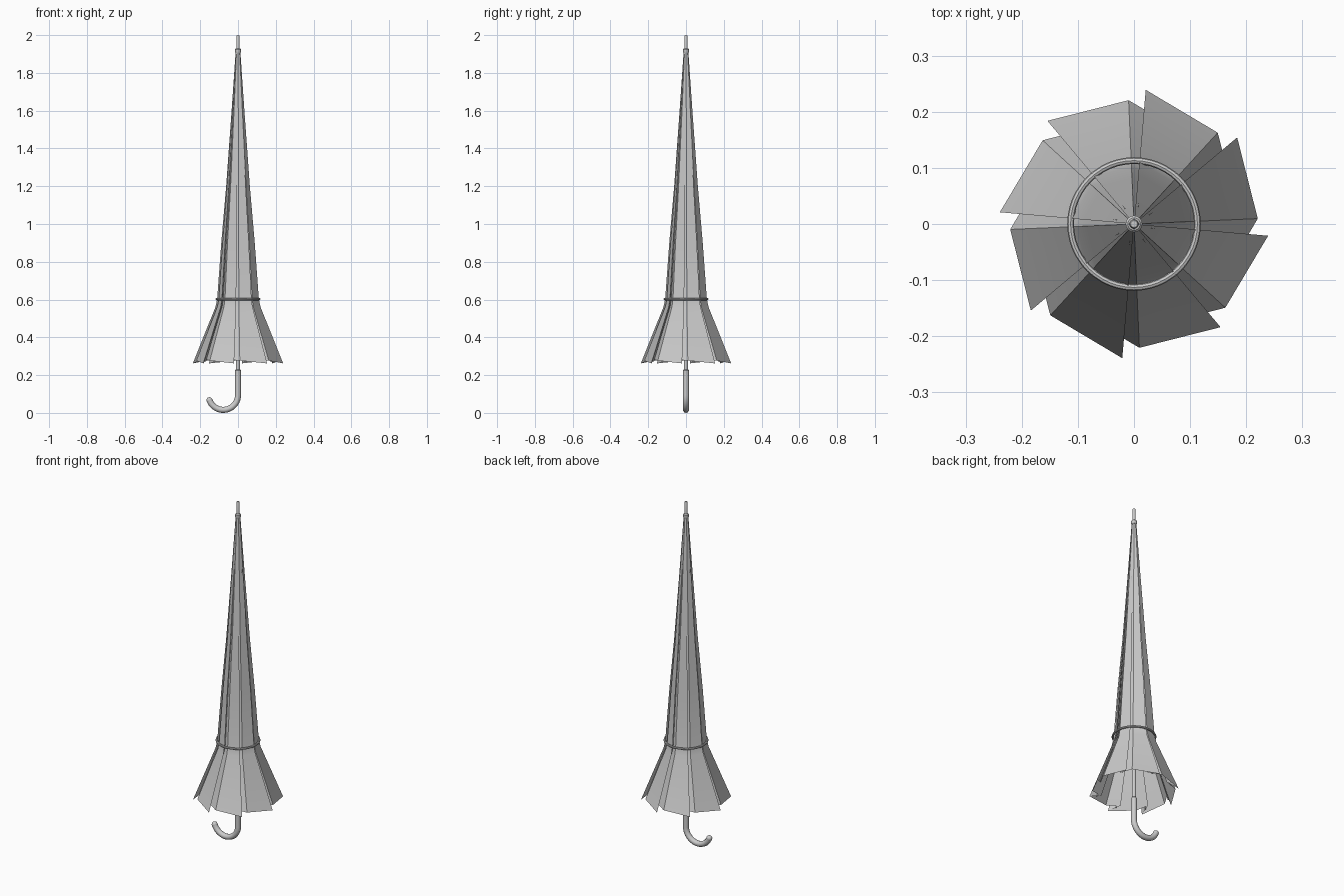
import bpy, bmesh, math

if "Cube" in bpy.data.objects:
    bpy.data.objects.remove(bpy.data.objects["Cube"])


def finish(name, bm, angle=35):
    bmesh.ops.recalc_face_normals(bm, faces=bm.faces)
    me = bpy.data.meshes.new(name)
    bm.to_mesh(me)
    bm.free()
    ob = bpy.data.objects.new(name, me)
    bpy.context.collection.objects.link(ob)
    bpy.ops.object.select_all(action='DESELECT')
    ob.select_set(True)
    bpy.context.view_layer.objects.active = ob
    bpy.ops.object.shade_smooth_by_angle(angle=math.radians(angle))
    return ob


def lathe(name, profile, sides=16):
    # closed solid of revolution about z from (radius, z) pairs
    bm = bmesh.new()
    rings = [[bm.verts.new((r * math.cos(2 * math.pi * i / sides),
                            r * math.sin(2 * math.pi * i / sides), z))
              for i in range(sides)] for r, z in profile]
    for a, b in zip(rings, rings[1:]):
        for i in range(sides):
            j = (i + 1) % sides
            bm.faces.new((a[i], a[j], b[j], b[i]))
    bm.faces.new(rings[0])
    bm.faces.new(rings[-1])
    return finish(name, bm)


def tube(name, points, radius):
    cu = bpy.data.curves.new(name, 'CURVE')
    cu.dimensions = '3D'
    cu.bevel_depth = radius
    cu.bevel_resolution = 3
    cu.use_fill_caps = True
    sp = cu.splines.new('POLY')
    sp.points.add(len(points) - 1)
    for p, co in zip(sp.points, points):
        p.co = (*co, 1)
    sp.use_smooth = True
    ob = bpy.data.objects.new(name, cu)
    bpy.context.collection.objects.link(ob)
    return ob


# Furled canopy: eight pleats, each an outer panel tucked under the next one
PROFILE = [(0.012, 1.92), (0.034, 1.6), (0.063, 1.2), (0.089, 0.9),
           (0.111, 0.6), (0.120, 0.56), (0.240, 0.262)]
PLEAT = [(0, 1.0, 0.0), (-37.5, 0.92, 0.015), (-58, 0.79, 0.02)]  # angle, scale, hem lift
bm = bmesh.new()
rows = []
for k, (r, z) in enumerate(PROFILE):
    row = []
    for n in range(8):
        for ang, s, lift in PLEAT:
            a = math.radians(85 - 45 * n + ang)
            dz = lift if k == len(PROFILE) - 1 else 0
            row.append(bm.verts.new((r * s * math.cos(a), r * s * math.sin(a), z + dz)))
    rows.append(row)
for a, b in zip(rows, rows[1:]):
    for i in range(len(a)):
        j = (i + 1) % len(a)
        bm.faces.new((a[i], a[j], b[j], b[i]))
finish("canopy", bm, 30)

# Ribs under the outer folds
for n in range(8):
    a = math.radians(78 - 45 * n)
    pts = [(0.86 * r * math.cos(a), 0.86 * r * math.sin(a), z + 0.01) for r, z in PROFILE[1:]]
    tube(f"rib_{n + 1}", pts, 0.003)

# Closing strap
bpy.ops.mesh.primitive_torus_add(major_radius=0.113, minor_radius=0.006,
                                 major_segments=48, minor_segments=8, location=(0, 0, 0.602))
bpy.context.object.name = "strap"
bpy.ops.object.shade_smooth_by_angle()

# Shaft, tip collar and tip
lathe("shaft", [(0.011, 0.2), (0.011, 1.93)])
lathe("tip_collar", [(0.013, 1.905), (0.015, 1.91), (0.015, 1.925), (0.011, 1.93)])
lathe("tip", [(0.009, 1.92), (0.008, 1.995), (0.006, 2.0)])

# Hooked handle
arc = [math.radians(-160 * i / 20) for i in range(21)]
path = [(0, 0, 0.22)] + [(-0.078 + 0.078 * math.cos(t), 0, 0.094 + 0.078 * math.sin(t)) for t in arc]
tube("handle", path, 0.016)
lathe("handle_collar", [(0.015, 0.205), (0.016, 0.21), (0.016, 0.225), (0.012, 0.23)])
ex, _, ez = path[-1]
bpy.ops.mesh.primitive_uv_sphere_add(segments=16, ring_count=10, radius=0.016, location=(ex, 0, ez))
bpy.context.object.name = "handle_end"
bpy.ops.object.shade_smooth_by_angle()
